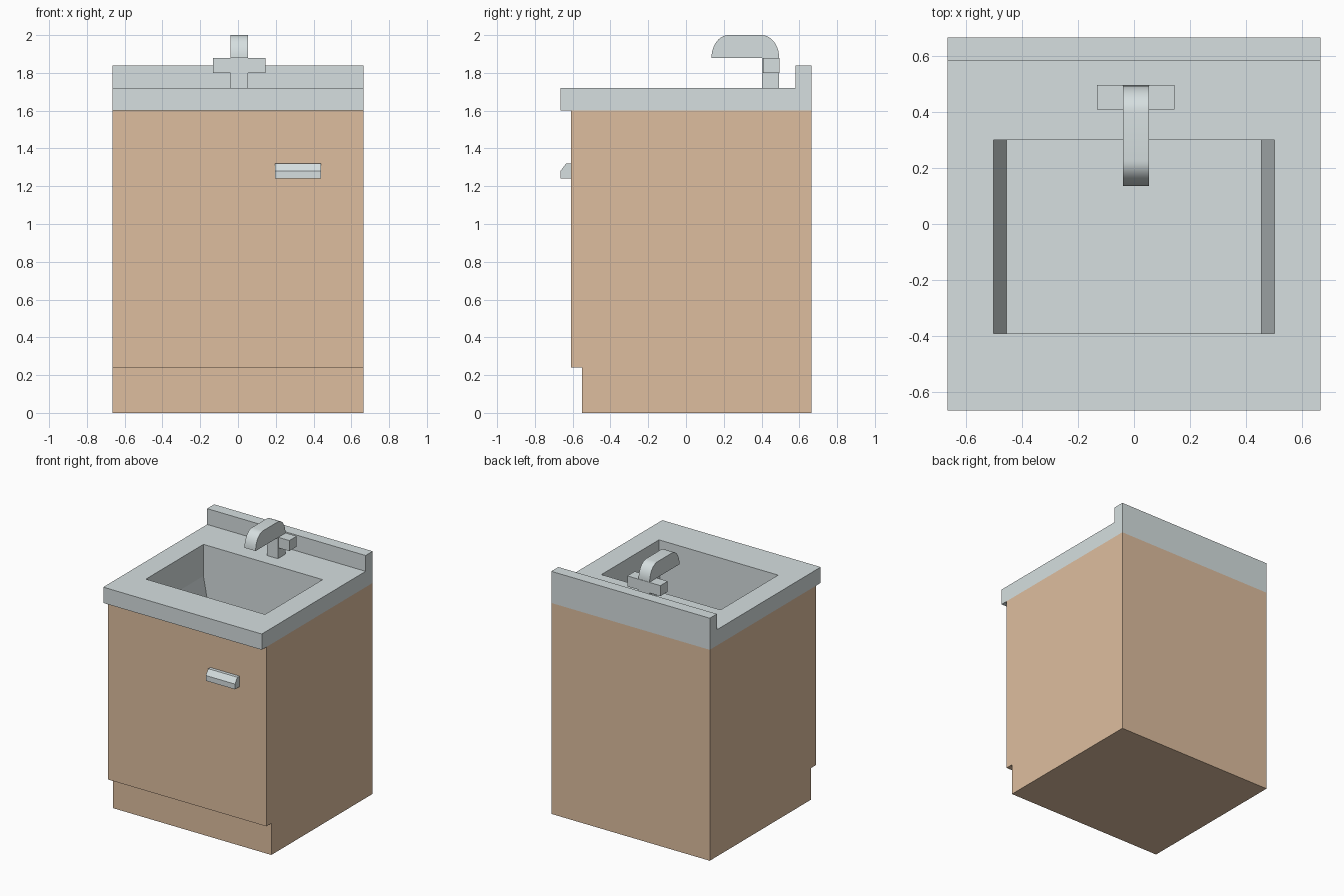
import bpy
import bmesh
from math import sin, cos, pi, radians

cube = bpy.data.objects.get("Cube")
if cube:
    bpy.data.objects.remove(cube, do_unlink=True)


def material(name, rgb):
    mat = bpy.data.materials.new(name)
    mat.use_nodes = True
    mat.diffuse_color = (*rgb, 1)
    mat.node_tree.nodes["Principled BSDF"].inputs["Base Color"].default_value = (*rgb, 1)
    return mat


WOOD = material("light wood", (0.73, 0.515, 0.347))
METAL = material("pale metal", (0.672, 0.738, 0.745))


def prism(profile, x0, x1):
    """Extrude a (y, z) side profile along x."""
    bm = bmesh.new()
    a = [bm.verts.new((x0, y, z)) for y, z in profile]
    b = [bm.verts.new((x1, y, z)) for y, z in profile]
    bm.faces.new(a)
    bm.faces.new(b[::-1])
    for i in range(len(a)):
        j = (i + 1) % len(a)
        bm.faces.new((a[i], b[i], b[j], a[j]))
    bmesh.ops.recalc_face_normals(bm, faces=bm.faces[:])
    return bm


def rect(y0, y1, z0, z1):
    return [(y0, z0), (y0, z1), (y1, z1), (y1, z0)]


def finish(bm, name, mat, smooth=False):
    mesh = bpy.data.meshes.new(name)
    bm.to_mesh(mesh)
    bm.free()
    obj = bpy.data.objects.new(name, mesh)
    bpy.context.collection.objects.link(obj)
    mesh.materials.append(mat)
    if smooth:
        bpy.ops.object.select_all(action="DESELECT")
        obj.select_set(True)
        bpy.context.view_layer.objects.active = obj
        bpy.ops.object.shade_smooth_by_angle(angle=radians(35))
    return obj


def face_at(bm, z, up):
    """Widest horizontal face at height z, facing up or down."""
    found = [f for f in bm.faces
             if f.normal.z * up > 0.9 and abs(f.calc_center_median().z - z) < 0.001]
    return max(found, key=lambda f: f.calc_area())


HALF = 0.665
BODY_FRONT = -0.61
BODY_TOP, COUNTER_TOP = 1.6, 1.72

# Cabinet body with recessed toe kick, open under the counter
bm = prism([(-0.55, 0), (-0.55, 0.24), (BODY_FRONT, 0.24), (BODY_FRONT, BODY_TOP),
            (HALF, BODY_TOP), (HALF, 0)], -HALF, HALF)
bmesh.ops.delete(bm, geom=[face_at(bm, BODY_TOP, 1)], context="FACES_ONLY")
finish(bm, "cabinet", WOOD)

# Counter with front overhang and raised back edge
bm = prism([(-HALF, BODY_TOP), (-HALF, COUNTER_TOP), (0.58, COUNTER_TOP), (0.58, 1.84),
            (HALF, 1.84), (HALF, BODY_TOP), (BODY_FRONT, BODY_TOP)], -HALF, HALF)
bmesh.ops.delete(bm, geom=[face_at(bm, BODY_TOP, -1)], context="FACES_ONLY")

# Basin: upright walls, then sides tapering to the floor
floor = face_at(bm, COUNTER_TOP, 1)
for half_x, z in ((0.5, COUNTER_TOP), (0.5, 1.48), (0.455, 1.24)):
    bmesh.ops.inset_individual(bm, faces=[floor], thickness=0.02)
    mid_y = floor.calc_center_median().y
    for v in floor.verts:
        v.co = (half_x if v.co.x > 0 else -half_x,
                0.3 if v.co.y > mid_y else -0.39, z)
finish(bm, "counter_and_basin", METAL)

# Door handle with a sloped top
finish(prism([(BODY_FRONT, 1.24), (-HALF, 1.24), (-HALF, 1.28), (-0.635, 1.32),
              (BODY_FRONT, 1.32)], 0.195, 0.44), "door_handle", METAL)

# Tap: post, cross bar and rounded spout
TAP = (-0.04, 0.053)
finish(prism(rect(0.402, 0.493, COUNTER_TOP, 1.88), *TAP), "tap_post", METAL)
finish(prism(rect(0.408, 0.496, 1.8, 1.88), -0.132, 0.145), "tap_cross_bar", METAL)

STEPS = 10
spout = []
for centre, radius, start in ((0.225, 0.09, pi), (0.4, 0.093, pi / 2)):
    for i in range(STEPS + 1):
        t = start - i / STEPS * pi / 2
        spout.append((centre + radius * cos(t), 1.88 + 0.12 * sin(t)))
finish(prism(spout, *TAP), "tap_spout", METAL, smooth=True)
